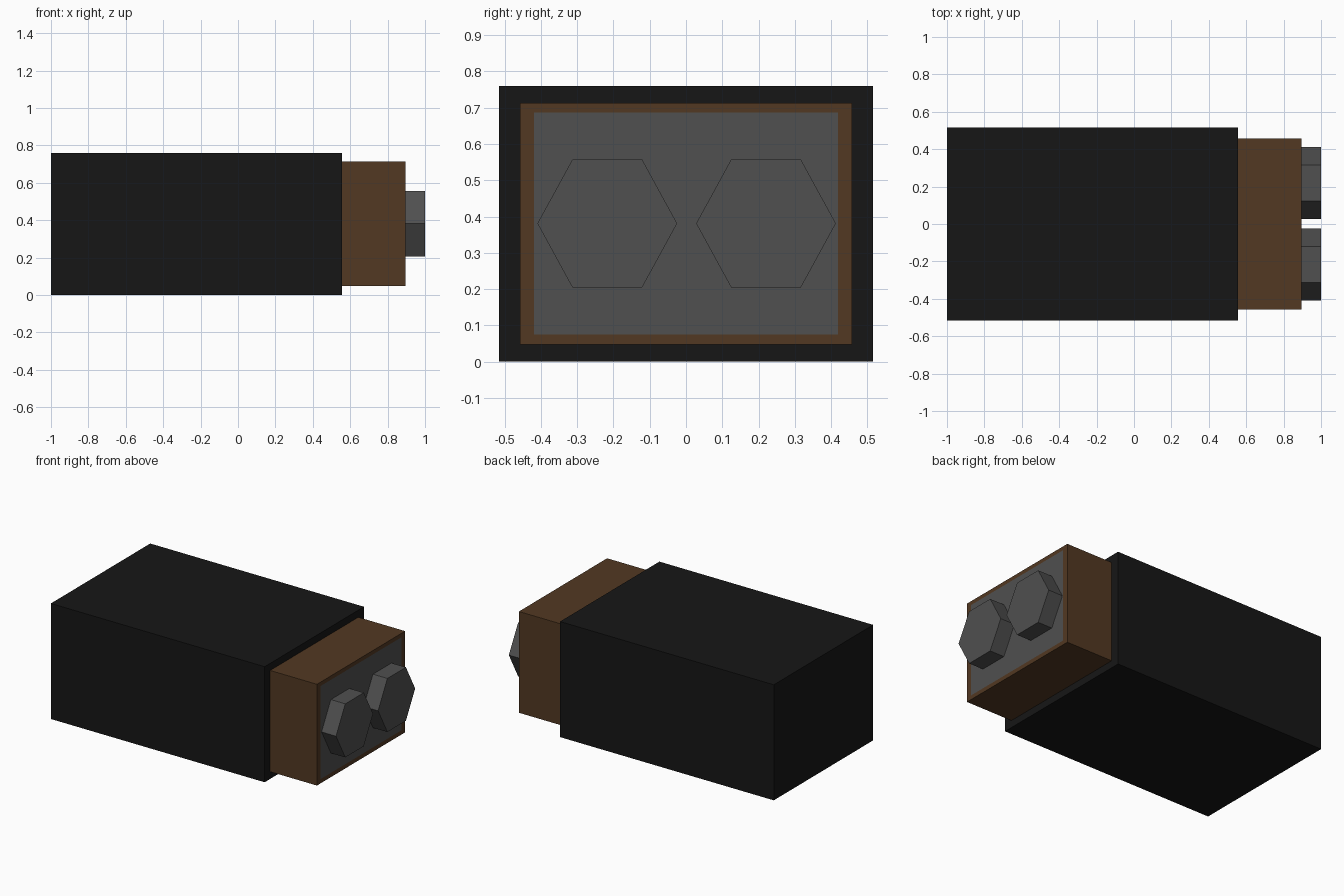
import bpy, bmesh, math
from mathutils import Matrix, Vector

if "Cube" in bpy.data.objects:
    bpy.data.objects.remove(bpy.data.objects["Cube"])


def material(name, rgb):
    m = bpy.data.materials.new(name)
    m.diffuse_color = (*rgb, 1)
    m.use_nodes = True
    m.node_tree.nodes["Principled BSDF"].inputs["Base Color"].default_value = m.diffuse_color
    return m


BLACK = material("black", (0.008, 0.008, 0.008))
BROWN = material("brown", (0.085, 0.040, 0.016))
GREY = material("dark_grey", (0.08, 0.08, 0.08))


def finish(name, bm, *mats):
    me = bpy.data.meshes.new(name)
    bm.to_mesh(me)
    bm.free()
    for m in mats:
        me.materials.append(m)
    ob = bpy.data.objects.new(name, me)
    bpy.context.collection.objects.link(ob)
    return ob


def box_bmesh(x0, x1, half_y, z0, z1):
    bm = bmesh.new()
    bmesh.ops.create_cube(bm, size=1)
    bmesh.ops.scale(bm, vec=Vector((x1 - x0, 2 * half_y, z1 - z0)), verts=bm.verts)
    bmesh.ops.translate(bm, vec=Vector(((x0 + x1) / 2, 0, (z0 + z1) / 2)), verts=bm.verts)
    return bm


# Main black body
finish("body", box_bmesh(-1.0, 0.555, 0.516, 0.0, 0.76), BLACK)

# Brown collar with a flush grey panel inset in its end face
bm = box_bmesh(0.555, 0.895, 0.458, 0.047, 0.713)
bm.faces.ensure_lookup_table()
end = max(bm.faces, key=lambda f: f.calc_center_median().x)
bmesh.ops.inset_region(bm, faces=[end], thickness=0.03)
for v in end.verts:
    v.co.y = math.copysign(0.419, v.co.y)
    v.co.z = 0.381 + math.copysign(0.306, v.co.z - 0.381)
end.material_index = 1
finish("collar", bm, BROWN, GREY)

# Two hexagonal knobs on the panel
for side, y in (("left", -0.217), ("right", 0.2205)):
    bm = bmesh.new()
    bmesh.ops.create_cone(bm, cap_ends=True, segments=6, radius1=0.1925,
                          radius2=0.1925, depth=0.105)
    bmesh.ops.rotate(bm, verts=bm.verts, matrix=Matrix.Rotation(math.pi / 2, 3, 'Y'))
    # Put two corners on the y axis, then stretch slightly in height
    if max(v.co.y for v in bm.verts) < 0.19:
        bmesh.ops.rotate(bm, verts=bm.verts, matrix=Matrix.Rotation(math.pi / 6, 3, 'X'))
    bmesh.ops.scale(bm, vec=Vector((1, 1, 1.056)), verts=bm.verts)
    bmesh.ops.translate(bm, vec=Vector((0.9475, y, 0.381)), verts=bm.verts)
    finish("hex_knob_" + side, bm, GREY)
